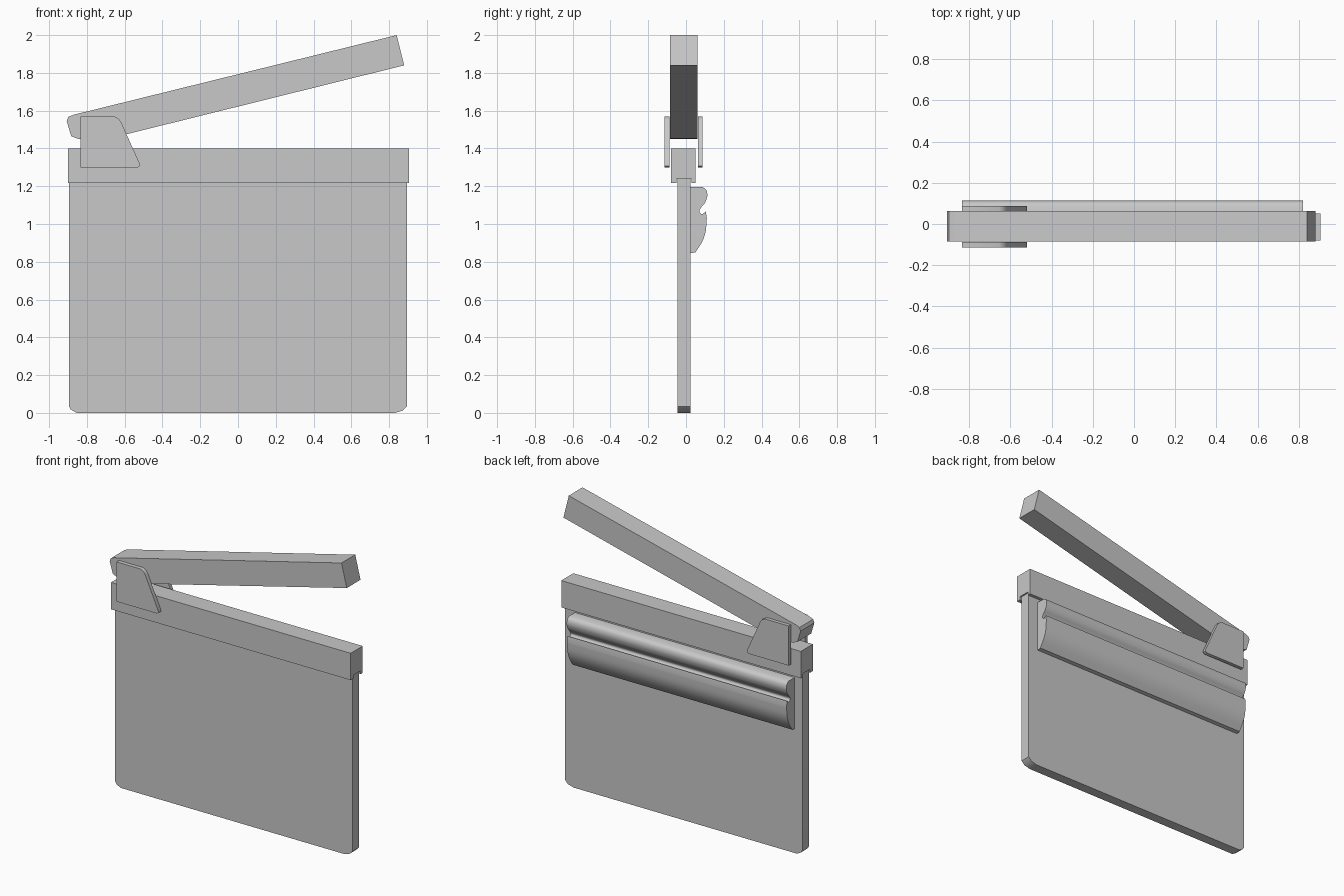
import bpy, bmesh, math
from mathutils import Vector

cube = bpy.data.objects.get("Cube")
if cube:
    bpy.data.objects.remove(cube, do_unlink=True)

grey = bpy.data.materials.new("plain grey")
grey.use_nodes = True
colour = (0.58, 0.58, 0.58, 1)
grey.diffuse_color = colour
grey.node_tree.nodes["Principled BSDF"].inputs["Base Color"].default_value = colour


def extrude(name, profile, axis, start, end, smooth=None):
    """Extrude a closed profile (x, z) along y, or (y, z) along x."""
    bm = bmesh.new()
    place = (lambda a, b: (a, start, b)) if axis == "y" else (lambda a, b: (start, a, b))
    face = bm.faces.new([bm.verts.new(place(a, b)) for a, b in profile])
    grown = bmesh.ops.extrude_face_region(bm, geom=[face])["geom"]
    step = Vector((0, end - start, 0) if axis == "y" else (end - start, 0, 0))
    bmesh.ops.translate(bm, vec=step, verts=[g for g in grown if isinstance(g, bmesh.types.BMVert)])
    bmesh.ops.recalc_face_normals(bm, faces=bm.faces)
    mesh = bpy.data.meshes.new(name)
    bm.to_mesh(mesh)
    bm.free()
    mesh.materials.append(grey)
    obj = bpy.data.objects.new(name, mesh)
    bpy.context.collection.objects.link(obj)
    if smooth:
        bpy.ops.object.select_all(action="DESELECT")
        obj.select_set(True)
        bpy.context.view_layer.objects.active = obj
        bpy.ops.object.shade_smooth_by_angle(angle=math.radians(smooth))
    return obj


def curve(points, steps=4):
    """Smooth open curve through the given points."""
    pts = [Vector(p) for p in points]
    pts = [pts[0]] + pts + [pts[-1]]
    out = []
    for a, b, c, d in zip(pts, pts[1:], pts[2:], pts[3:]):
        for i in range(steps):
            t = i / steps
            out.append(0.5 * (2 * b + (c - a) * t + (2 * a - 5 * b + 4 * c - d) * t * t
                              + (3 * b - a - 3 * c + d) * t ** 3))
    return [tuple(p) for p in out] + [tuple(points[-1])]


# Thin board with softened bottom corners
extrude("board", [(-0.895, 1.24), (-0.895, 0.035), (-0.885, 0.018), (-0.855, 0),
                  (0.83, 0), (0.872, 0.012), (0.895, 0.035), (0.895, 1.24)],
        "y", -0.045, 0.024, smooth=40)

# Rail with a slot underneath that grips the board
extrude("top_rail", [(-0.08, 1.40), (-0.08, 1.217), (-0.049, 1.217), (-0.049, 1.24),
                     (0.028, 1.24), (0.028, 1.217), (0.05, 1.217), (0.05, 1.40)],
        "x", -0.90, 0.905)

# Raised arm with a rounded hinge end
extrude("arm", [(0.84, 2.0), (0.88, 1.84), (-0.68, 1.453), (-0.845, 1.45), (-0.883, 1.465),
                (-0.907, 1.545), (-0.898, 1.567), (-0.872, 1.578)],
        "y", -0.086, 0.062)

# Hinge plates on both faces
plate = [(-0.835, 1.30), (-0.53, 1.30), (-0.519, 1.308), (-0.522, 1.323), (-0.617, 1.535),
         (-0.63, 1.556), (-0.655, 1.57), (-0.835, 1.57)]
for name, start, end in (("front_hinge_plate", -0.114, -0.087), ("back_hinge_plate", 0.063, 0.087)):
    extrude(name, plate, "y", start, end, smooth=40)

# Moulded grip along the back
upper = curve([(0.088, 1.195), (0.107, 1.18), (0.113, 1.15), (0.102, 1.115),
               (0.082, 1.09), (0.07, 1.068), (0.084, 1.052), (0.105, 1.066)])
lower = curve([(0.11, 1.03), (0.104, 0.96), (0.085, 0.905), (0.05, 0.85)])
extrude("back_grip", [(0.02, 1.195)] + upper + lower + [(0.02, 0.845)],
        "x", -0.835, 0.82, smooth=40)
